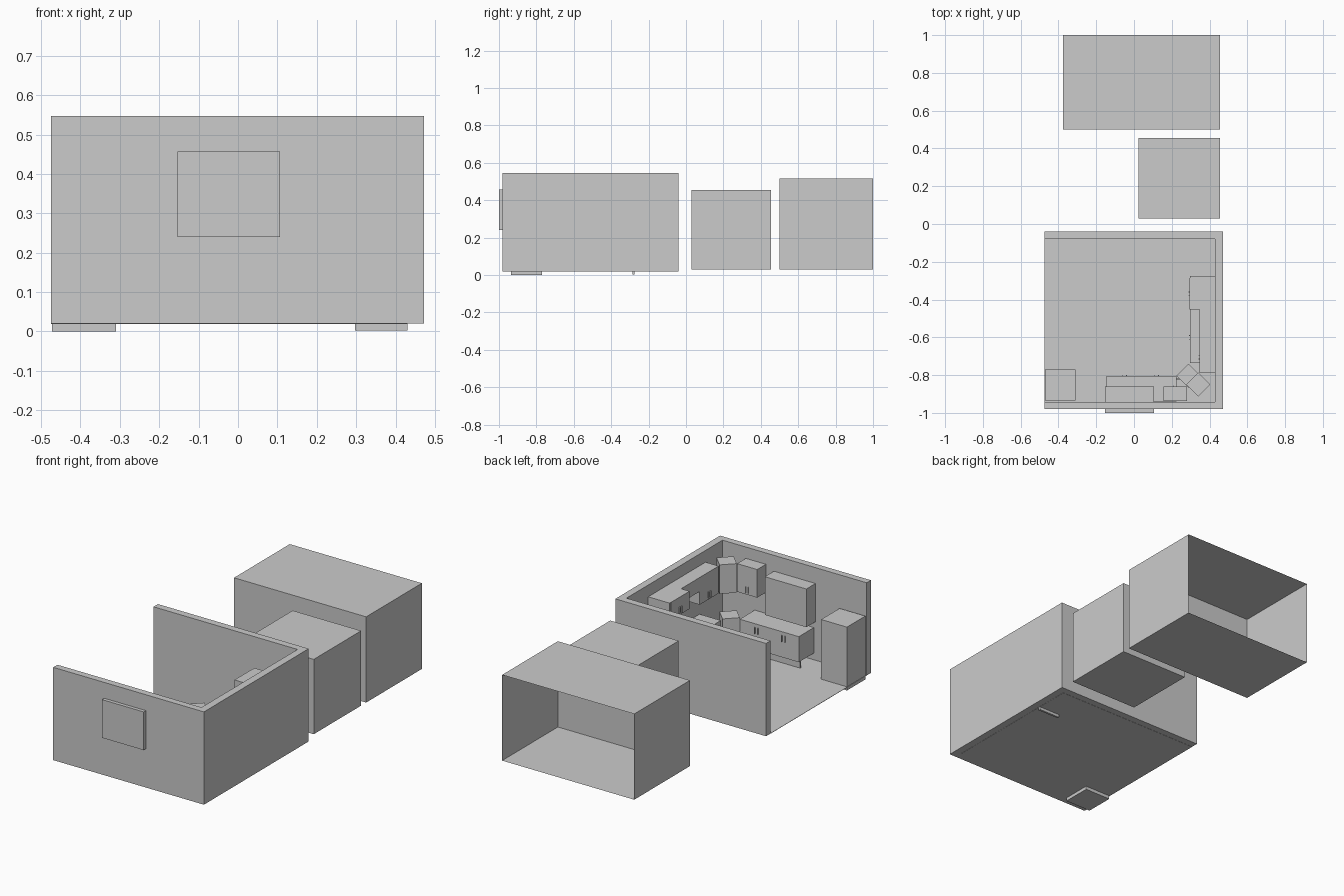
import bpy, bmesh, math
from mathutils import Matrix

if "Cube" in bpy.data.objects:
    bpy.data.objects.remove(bpy.data.objects["Cube"])


def box(name, x, y, z, turn=0.0, open_side=None):
    """Box from (min, max) ranges, optionally turned about z or missing one side."""
    bm = bmesh.new()
    bmesh.ops.create_cube(bm, size=1.0)
    if open_side:
        gone = [f for f in bm.faces if f.normal.dot(open_side) > 0.9]
        bmesh.ops.delete(bm, geom=gone, context='FACES_ONLY')
    size = [b - a for a, b in (x, y, z)]
    mid = [(a + b) / 2 for a, b in (x, y, z)]
    bm.transform(Matrix.Translation(mid) @ Matrix.Rotation(turn, 4, 'Z')
                 @ Matrix.Diagonal((*size, 1.0)))
    me = bpy.data.meshes.new(name)
    bm.to_mesh(me)
    bm.free()
    ob = bpy.data.objects.new(name, me)
    bpy.context.collection.objects.link(ob)
    return ob


def turned(name, cx, cy, side, z):
    """Square corner cabinet set at 45 degrees."""
    h = side / 2
    return box(name, (cx - h, cx + h), (cy - h, cy + h), z, math.radians(45))


# Room: U-shaped walls open to the left
bm = bmesh.new()
plan = [(-.475, -.98), (.472, -.98), (.472, -.04), (-.475, -.04),
        (-.475, -.08), (.43, -.08), (.43, -.942), (-.475, -.942)]
base = bm.faces.new([bm.verts.new((x, y, .02)) for x, y in plan])
ext = bmesh.ops.extrude_face_region(bm, geom=[base])
for v in ext['geom']:
    if isinstance(v, bmesh.types.BMVert):
        v.co.z = .547
bmesh.ops.recalc_face_normals(bm, faces=bm.faces)
me = bpy.data.meshes.new("room_walls")
bm.to_mesh(me)
bm.free()
bpy.context.collection.objects.link(bpy.data.objects.new("room_walls", me))
box("room_floor", (-.475, .43), (-.942, -.08), (.019, .021))

# Separate rooms behind the kitchen
box("small_room", (.025, .455), (.03, .455), (.03, .455))
box("large_room", (-.375, .455), (.5, 1.0), (.03, .517), open_side=(0, 1, 0))

# Fridge and the box passing through the front wall
box("fridge", (-.472, -.31), (-.935, -.77), (0, .36))
box("wall_unit", (-.154, .107), (-1.0, -.86), (.24, .457))

# Front wall cabinets
box("front_base_cabinet", (-.145, .226), (-.94, -.805), (.06, .205))
box("front_kick_board", (-.145, .24), (-.825, -.818), (.021, .06))
box("front_upper_cabinet", (.155, .281), (-.938, -.86), (.325, .485))

# Corner cabinets
turned("corner_base_cabinet", .288, -.803, .09, (.06, .215))
turned("corner_upper_cabinet", .34, -.85, .09, (.325, .49))

# Right wall cabinets with the fridge niche
box("niche_side_panel", (.297, .43), (-.287, -.275), (.003, .48))
box("niche_top_cabinet", (.295, .43), (-.453, -.287), (.38, .48))
box("right_base_cabinet", (.297, .43), (-.737, -.453), (.06, .205))
box("right_kick_board", (.31, .317), (-.737, -.453), (.021, .06))
box("right_short_upper_cabinet", (.348, .43), (-.62, -.453), (.40, .48))
box("right_upper_cabinet", (.348, .43), (-.79, -.62), (.325, .48))

# Bar handles
for i, x in enumerate((-.06, -.04, .11, .13)):
    box(f"front_base_handle_{i}", (x - .002, x + .002), (-.805, -.799), (.15, .185))
for i, x in enumerate((.21, .226)):
    box(f"front_upper_handle_{i}", (x - .002, x + .002), (-.86, -.855), (.335, .37))
for i, y in enumerate((-.59, -.61)):
    box(f"right_base_handle_{i}", (.291, .297), (y - .002, y + .002), (.15, .185))
for i, y in enumerate((-.36, -.38)):
    box(f"niche_handle_{i}", (.289, .295), (y - .002, y + .002), (.39, .425))
for i, y in enumerate((-.695, -.715)):
    box(f"right_upper_handle_{i}", (.342, .348), (y - .002, y + .002), (.335, .37))
